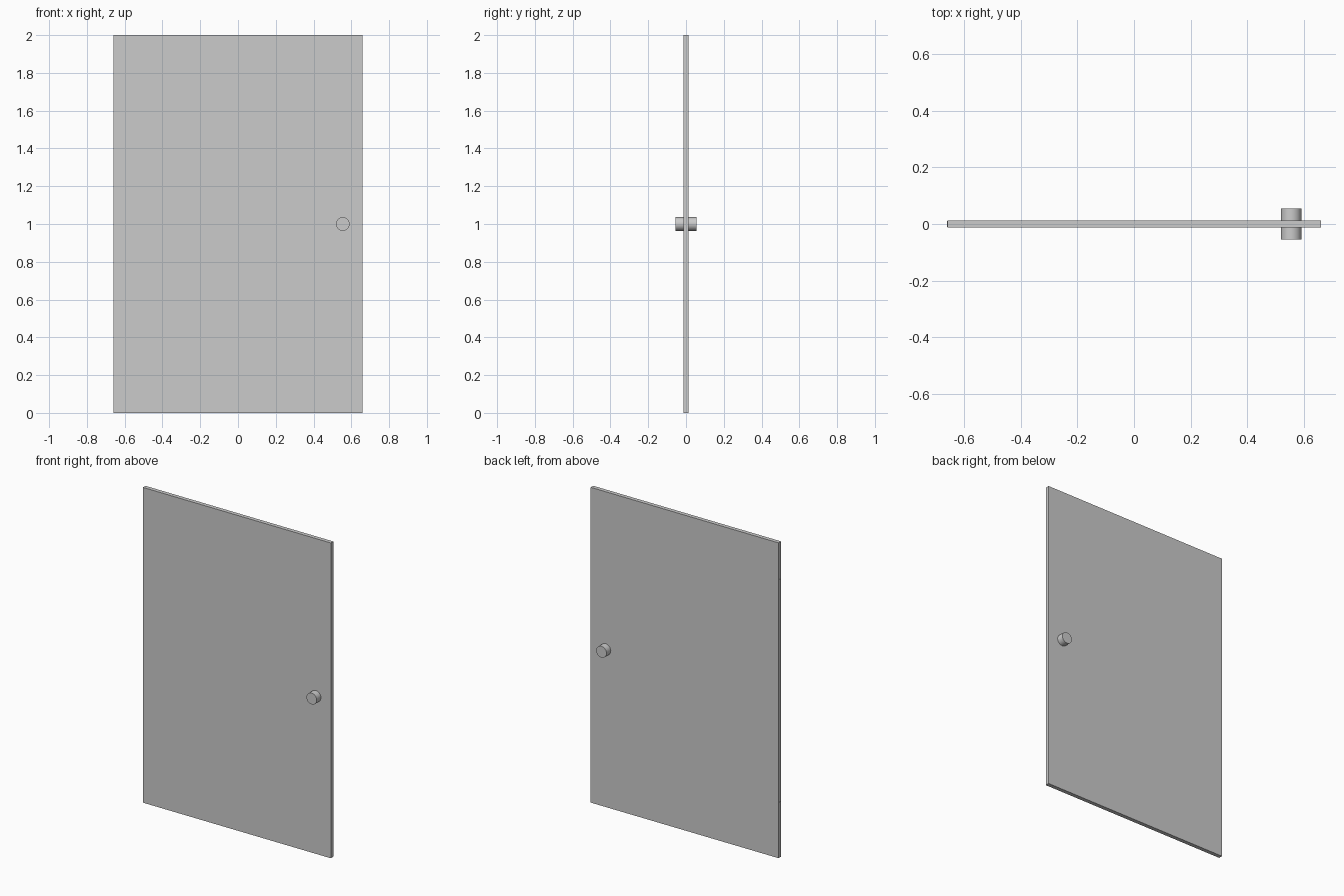
import bpy
from math import pi

if "Cube" in bpy.data.objects:
    bpy.data.objects.remove(bpy.data.objects["Cube"])


def box(name, x0, x1, y0, y1, z0, z1):
    bpy.ops.mesh.primitive_cube_add(size=1, location=((x0 + x1) / 2, (y0 + y1) / 2, (z0 + z1) / 2))
    ob = bpy.context.object
    ob.name = name
    ob.scale = (x1 - x0, y1 - y0, z1 - z0)
    bpy.ops.object.transform_apply(location=False, rotation=False, scale=True)
    return ob


HALF_THICK = 0.0128

# Door slab
box("door_panel", -0.658, 0.66, -HALF_THICK, HALF_THICK, 0, 2)

# Thin hinge plates on the left edge
for name, z in (("lower_hinge", 0.325), ("upper_hinge", 1.737)):
    box(name, -0.660, -0.650, -0.010, 0.010, z - 0.028, z + 0.028)

# Round knobs, one on each face
for name, side in (("front_knob", -1), ("back_knob", 1)):
    inner, outer = 0.008, 0.055
    bpy.ops.mesh.primitive_cylinder_add(
        vertices=32, radius=0.036, depth=outer - inner,
        location=(0.555, side * (inner + outer) / 2, 1.0), rotation=(pi / 2, 0, 0))
    bpy.context.object.name = name
    bpy.ops.object.shade_smooth_by_angle()
